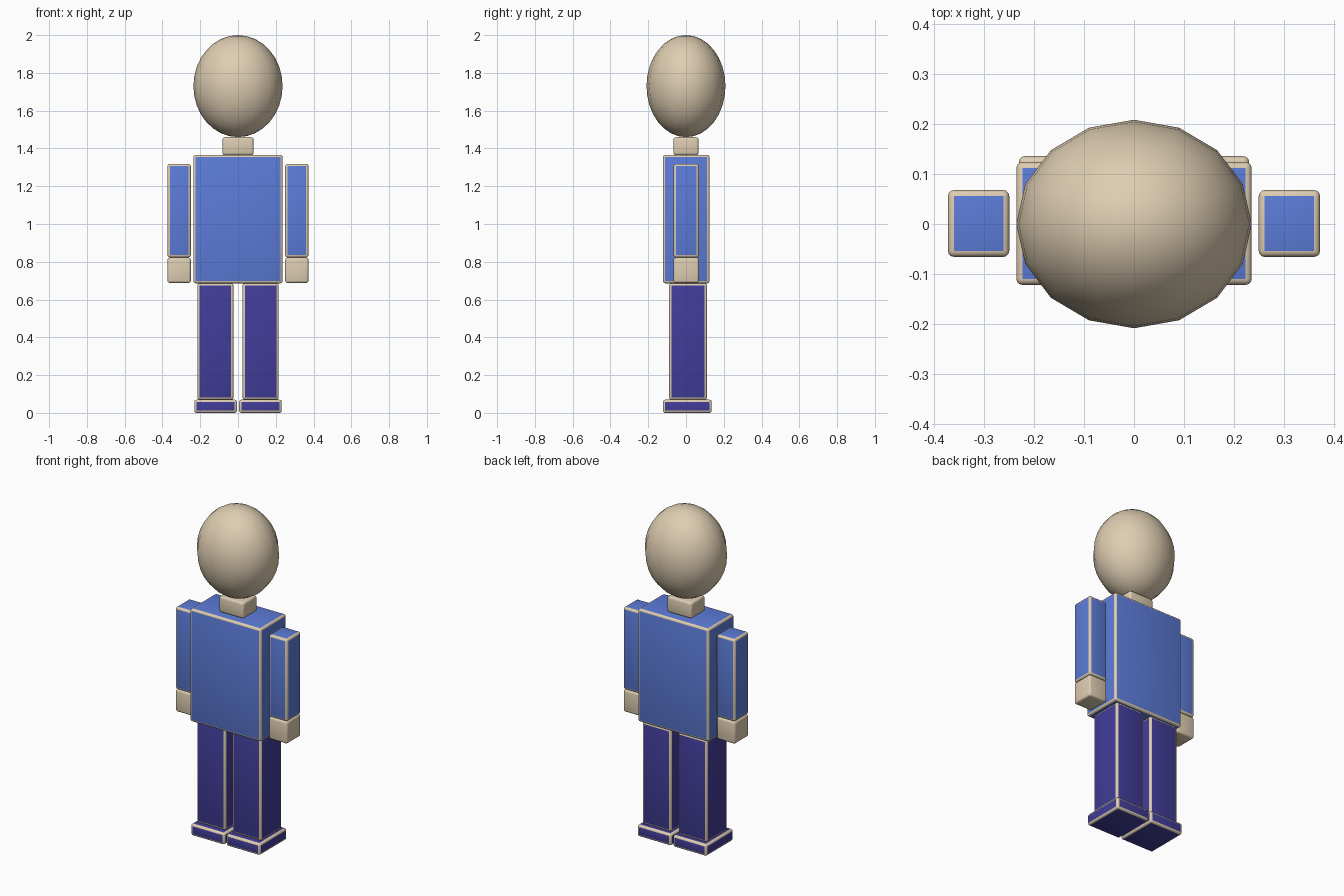
import bpy

if "Cube" in bpy.data.objects:
    bpy.data.objects.remove(bpy.data.objects["Cube"])


def material(name, rgb):
    m = bpy.data.materials.new(name)
    m.diffuse_color = (*rgb, 1)
    m.use_nodes = True
    m.node_tree.nodes["Principled BSDF"].inputs["Base Color"].default_value = m.diffuse_color
    return m


skin = material("skin beige", (0.73, 0.61, 0.44))
blue = material("shirt blue", (0.107, 0.20, 0.69))
navy = material("trouser navy", (0.054, 0.046, 0.32))


def block(name, xs, ys, zs, mat, bevel=0.012):
    """Rounded box between the given limits, with skin coloured edges."""
    spans = (xs, ys, zs)
    bpy.ops.mesh.primitive_cube_add(size=1, location=[(a + b) / 2 for a, b in spans])
    ob = bpy.context.object
    ob.name = name
    ob.scale = [b - a for a, b in spans]
    bpy.ops.object.transform_apply(location=False, rotation=False, scale=True)
    ob.data.materials.append(mat)
    ob.data.materials.append(skin)
    ob.data.polygons.foreach_set("use_smooth", [True] * len(ob.data.polygons))
    mod = ob.modifiers.new("rounded edges", 'BEVEL')
    mod.width = bevel
    mod.segments = 3
    mod.material = 1
    return ob


# Head
bpy.ops.mesh.primitive_uv_sphere_add(segments=16, ring_count=16, radius=1,
                                     location=(0, 0, 1.73))
head = bpy.context.object
head.name = "head"
head.scale = (0.236, 0.209, 0.27)
bpy.ops.object.transform_apply(location=False, rotation=False, scale=True)
head.data.materials.append(skin)
bpy.ops.object.shade_smooth()

# Neck and torso
block("neck", (-0.082, 0.082), (-0.066, 0.066), (1.365, 1.46), skin)
block("torso", (-0.236, 0.236), (-0.122, 0.124), (0.686, 1.366), blue)

# Limbs on both sides
for side, s in (("left", -1), ("right", 1)):
    def span(a, b):
        return sorted((s * a, s * b))
    block(side + "_arm", span(0.25, 0.373), (-0.066, 0.068), (0.823, 1.318), blue)
    block(side + "_hand", span(0.25, 0.373), (-0.066, 0.068), (0.688, 0.822), skin)
    block(side + "_leg", span(0.024, 0.215), (-0.089, 0.111), (0.07, 0.686), navy)
    block(side + "_foot", span(0.006, 0.231), (-0.122, 0.136), (0.0, 0.07), navy)
